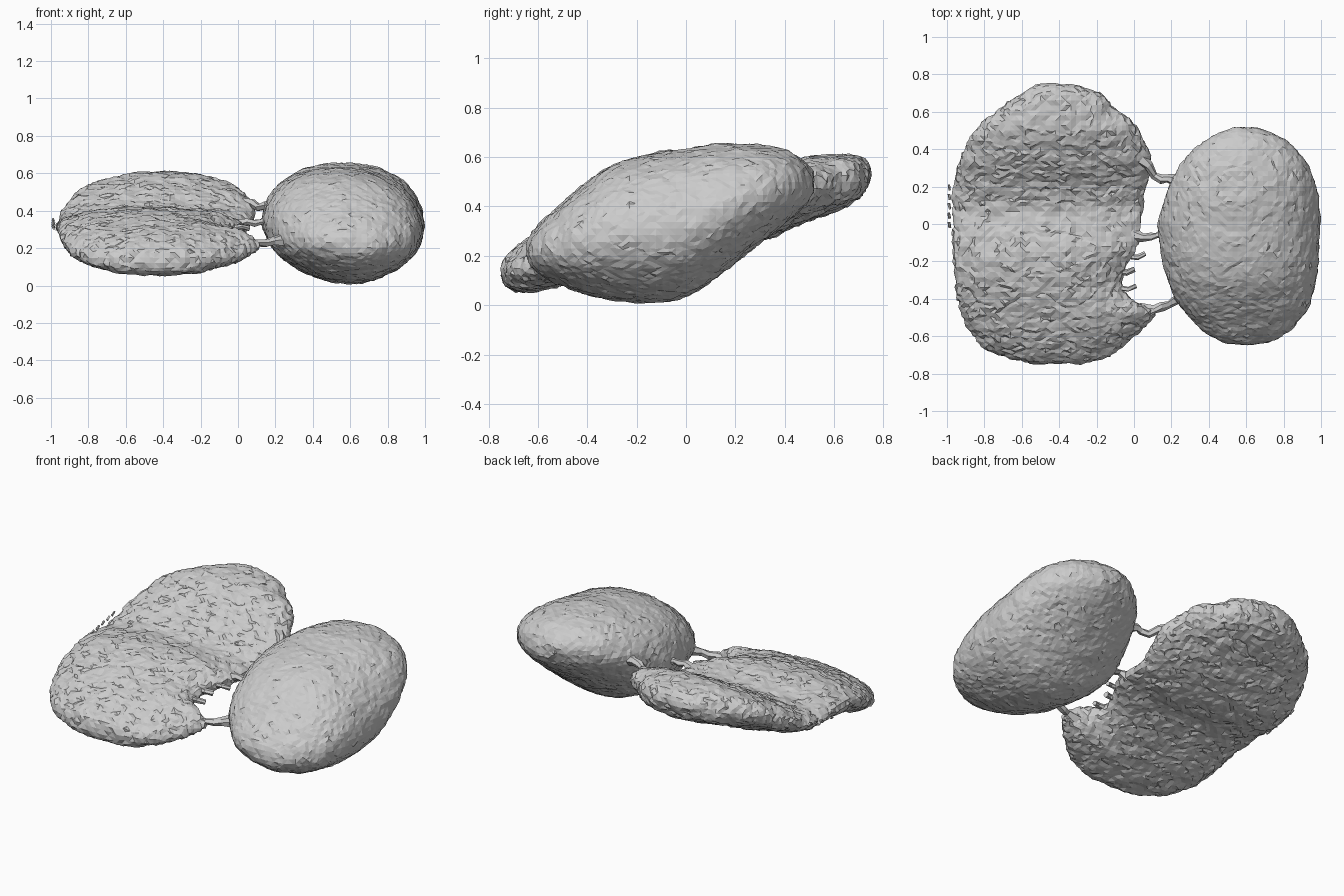
import bpy, bmesh, math, random
from mathutils import Vector, noise

if "Cube" in bpy.data.objects:
    bpy.data.objects.remove(bpy.data.objects["Cube"])

random.seed(4)


def sample(table, y):
    # smooth interpolation of a station table (y, left, right, low, high)
    for i in range(len(table) - 1):
        a, b = table[i], table[i + 1]
        if y <= b[0]:
            p, n = table[max(i - 1, 0)], table[min(i + 2, len(table) - 1)]
            d = b[0] - a[0]
            t = (y - a[0]) / d
            out = []
            for k in range(1, 5):
                ma = (b[k] - p[k]) / (b[0] - p[0]) * d * 0.8
                mb = (n[k] - a[k]) / (n[0] - a[0]) * d * 0.8
                out.append((2*t**3 - 3*t*t + 1)*a[k] + (t**3 - 2*t*t + t)*ma
                           + (3*t*t - 2*t**3)*b[k] + (t**3 - t*t)*mb)
            return out
    return table[-1][1:]


def finish(name, bm):
    bmesh.ops.recalc_face_normals(bm, faces=bm.faces)
    me = bpy.data.meshes.new(name)
    bm.to_mesh(me)
    bm.free()
    ob = bpy.data.objects.new(name, me)
    bpy.context.collection.objects.link(ob)
    return ob


def skin(bm, loops):
    # bridge rings of vertices and cap the ends
    n = len(loops[0])
    for a, b in zip(loops, loops[1:]):
        for j in range(n):
            k = (j + 1) % n
            bm.faces.new((a[j], a[k], b[k], b[j]))
    bm.faces.new(loops[0])
    bm.faces.new(loops[-1])


def lump(name, table, top, bottom, lean, rough, lumpiness, voxel, rings=90, sides=72):
    # loft of rounded sections along y, remeshed and roughened
    bm = bmesh.new()
    y0, y1 = table[0][0], table[-1][0]
    loops = []
    for i in range(rings + 1):
        y = (y0 + y1)/2 - (y1 - y0)/2 * math.cos(math.pi * i / rings)
        l, r, lo, hi = sample(table, y)
        loop = []
        for j in range(sides):
            a = math.tau * j / sides
            c, s = math.cos(a), math.sin(a)
            power = top if s > 0 else bottom
            x = (l + r)/2 + (r - l)/2 * math.copysign(abs(c)**power, c) - lean * s
            z = (lo + hi)/2 + (hi - lo)/2 * s
            loop.append(bm.verts.new((x, y, z)))
        loops.append(loop)
    skin(bm, loops)
    ob = finish(name, bm)
    bpy.context.view_layer.objects.active = ob
    mod = ob.modifiers.new("remesh", 'REMESH')
    mod.mode = 'VOXEL'
    mod.voxel_size = voxel
    bpy.ops.object.modifier_apply(modifier=mod.name)
    normals = [v.normal.copy() for v in ob.data.vertices]
    for v, n in zip(ob.data.vertices, normals):
        v.co += n * (lumpiness * noise.noise(v.co * 12) + random.uniform(-rough, rough))
    bm = bmesh.new()
    bm.from_mesh(ob.data)
    bmesh.ops.triangulate(bm, faces=bm.faces)
    bm.to_mesh(ob.data)
    bm.free()
    for p in ob.data.polygons:
        p.use_smooth = False


def strand(name, points, radius):
    # ragged thread following a few points
    bm = bmesh.new()
    loops = []
    for i, p in enumerate(points):
        d = Vector(points[min(i + 1, len(points) - 1)]) - Vector(points[max(i - 1, 0)])
        u = d.cross(Vector((0, 0, 1))).normalized()
        w = d.cross(u).normalized()
        end = len(points) > 3 and i in (0, len(points) - 1)
        loop = []
        for j in range(6):
            a = math.tau * j / 6
            r = radius * (1.8 if end else 1) * random.uniform(0.65, 1.35)
            loop.append(bm.verts.new(Vector(p) + (u*math.cos(a) + w*math.sin(a)) * r))
        loops.append(loop)
    skin(bm, loops)
    finish(name, bm)


# stations: y, left x, right x, low z, high z (two lobes with a crease between)
slab = [
    (-0.745, -0.54, -0.26, 0.09, 0.18), (-0.72, -0.68, -0.16, 0.06, 0.21),
    (-0.65, -0.82, -0.05, 0.055, 0.26), (-0.55, -0.90, 0.06, 0.07, 0.31),
    (-0.46, -0.94, 0.12, 0.095, 0.345), (-0.42, -0.945, 0.02, 0.11, 0.36),
    (-0.38, -0.95, -0.05, 0.125, 0.375), (-0.24, -0.965, -0.05, 0.18, 0.41),
    (-0.14, -0.97, 0.02, 0.21, 0.42), (-0.04, -0.975, 0.04, 0.225, 0.405),
    (0.08, -0.975, 0.05, 0.215, 0.395),
    (0.20, -0.975, 0.07, 0.23, 0.44), (0.34, -0.94, 0.10, 0.275, 0.53),
    (0.50, -0.85, 0.03, 0.345, 0.60), (0.62, -0.72, -0.09, 0.39, 0.61),
    (0.70, -0.60, -0.18, 0.43, 0.605), (0.745, -0.52, -0.34, 0.49, 0.57),
]
egg = [
    (-0.645, 0.51, 0.68, 0.18, 0.26), (-0.61, 0.42, 0.78, 0.14, 0.31),
    (-0.55, 0.34, 0.86, 0.10, 0.37), (-0.42, 0.23, 0.945, 0.045, 0.485),
    (-0.30, 0.18, 0.975, 0.02, 0.565), (-0.15, 0.145, 0.99, 0.005, 0.615),
    (0.00, 0.13, 0.995, 0.03, 0.635), (0.15, 0.17, 0.985, 0.13, 0.655),
    (0.30, 0.24, 0.94, 0.25, 0.65), (0.40, 0.32, 0.87, 0.33, 0.63),
    (0.47, 0.42, 0.78, 0.39, 0.59), (0.515, 0.53, 0.66, 0.45, 0.54),
]
lump("flat_half", slab, 0.9, 0.9, 0.0, 0.006, 0.010, 0.027)
lump("rounded_half", egg, 0.92, 1.2, 0.025, 0.004, 0.006, 0.027)

# ragged threads between the halves
strand("upper_thread", [(0.02, 0.36, 0.43), (0.08, 0.31, 0.44), (0.11, 0.26, 0.42),
                        (0.15, 0.24, 0.43), (0.18, 0.24, 0.44), (0.25, 0.22, 0.43)], 0.022)
strand("middle_thread", [(0.00, -0.06, 0.32), (0.05, -0.07, 0.34), (0.09, -0.07, 0.33),
                         (0.12, -0.06, 0.34), (0.18, -0.04, 0.34)], 0.02)
strand("lower_thread", [(0.04, -0.47, 0.21), (0.11, -0.46, 0.23), (0.15, -0.44, 0.23),
                        (0.19, -0.43, 0.24), (0.27, -0.38, 0.25)], 0.022)

# torn spikes along the gap
for x, y in ((-0.03, -0.25), (-0.02, -0.34), (0.03, -0.17)):
    z = 0.34 + 0.2 * y
    strand("torn_spike", [(x - 0.08, y, z), (x - 0.01, y - 0.01, z + 0.01), (x + 0.03, y + 0.01, z)], 0.014)

# loose crumbs along the outer edge
for i in range(5):
    y = -0.02 + 0.05 * i
    strand("edge_crumb", [(-0.985, y, 0.31 + 0.2*y), (-0.99, y + 0.03, 0.32 + 0.2*y)], 0.007)
